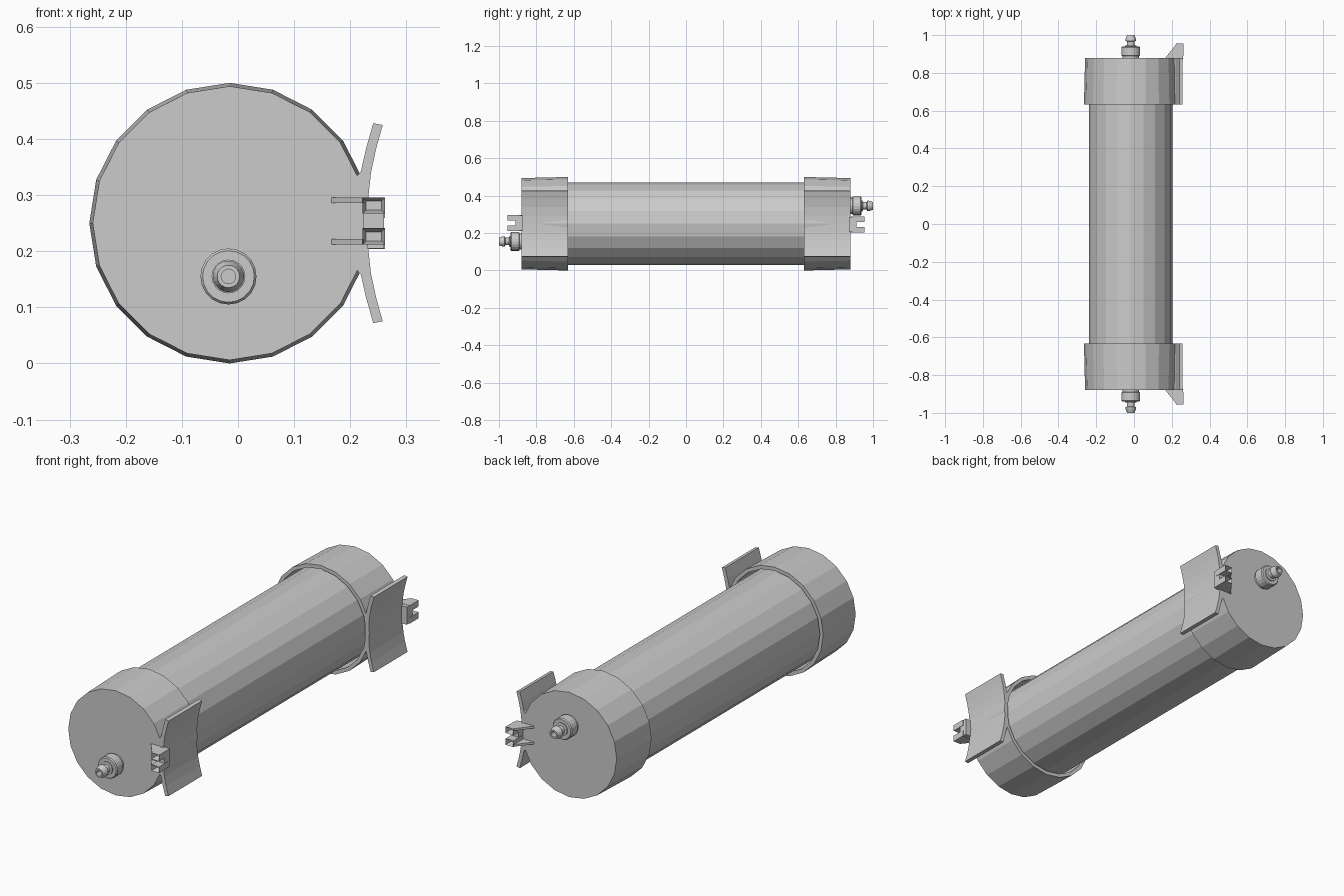
import bpy, bmesh
from math import pi, cos, sin

if "Cube" in bpy.data.objects:
    bpy.data.objects.remove(bpy.data.objects["Cube"])

CX, CZ = -0.015, 0.25   # axis of the canister


def make(name, bm, pair=True):
    """Store the mesh; pair adds a copy turned half round about x for the back end."""
    bmesh.ops.recalc_face_normals(bm, faces=bm.faces)
    me = bpy.data.meshes.new(name)
    bm.to_mesh(me)
    bm.free()
    for suffix in ("_front", "_back") if pair else ("",):
        ob = bpy.data.objects.new(name + suffix, me)
        bpy.context.collection.objects.link(ob)
        if suffix == "_back":
            ob.rotation_euler.x = pi
            ob.location.z = 2 * CZ


def lathe(profile, cx, cz, sides=20, bm=None):
    """Revolve (radius, y) points about a y-parallel axis; both ends are capped."""
    bm = bm or bmesh.new()
    rings = [[bm.verts.new((cx + r * cos(2 * pi * i / sides), y,
                            cz + r * sin(2 * pi * i / sides)))
              for i in range(sides)] for r, y in profile]
    for a, b in zip(rings, rings[1:]):
        for i in range(sides):
            j = (i + 1) % sides
            bm.faces.new((a[i], a[j], b[j], b[i]))
    bm.faces.new(rings[0])
    bm.faces.new(rings[-1])
    return bm


def prism(bm, pts, direction):
    """Extrude a closed outline of 3D points along a vector."""
    f = bm.faces.new([bm.verts.new(p) for p in pts])
    r = bmesh.ops.extrude_face_region(bm, geom=[f], use_keep_orig=True)
    vs = [g for g in r["geom"] if isinstance(g, bmesh.types.BMVert)]
    bmesh.ops.translate(bm, verts=vs, vec=direction)


def box(bm, x0, x1, y0, y1, z0, z1):
    prism(bm, [(x0, y0, z0), (x1, y0, z0), (x1, y0, z1), (x0, y0, z1)], (0, y1 - y0, 0))


# main tube
make("tube", lathe([(0.221, -0.86), (0.221, 0.86)], -0.018, CZ), pair=False)

# end caps: hollow cups with a slight draft
make("end_cap", lathe([(0.244, -0.88), (0.25, -0.632), (0.233, -0.632), (0.23, -0.862)],
                      CX, CZ))

# concave mounting saddles with flared wings
bm = bmesh.new()
outer = [(0.258, 0.175), (0.246, 0.132), (0.237, 0.09), (0.232, 0.045)]
inner = [(0.213, 0.045), (0.212, 0.084), (0.219, 0.092), (0.228, 0.132), (0.241, 0.178)]
upper = outer[::-1] + inner[::-1][:4]
ring = ([(x, CZ + d) for x, d in inner[1:]] + [(x, CZ + d) for x, d in outer]
        + [(0.231, CZ)]
        + [(x, CZ - d) for x, d in outer[::-1]] + [(x, CZ - d) for x, d in inner[:0:-1]])
prism(bm, [(x, -0.88, z) for x, z in ring], (0, 0.248, 0))
make("mounting_saddle", bm)

# fork clips: web, two hollow-nosed prongs and two triangular gussets
bm = bmesh.new()
box(bm, 0.224, 0.26, -0.912, -0.872, 0.213, 0.295)
for s in (-1, 1):
    za, zb = sorted((CZ + 0.004 + s * 0.013, CZ + 0.004 + s * 0.042))
    pz, hz = (za + zb) / 2, 0.006
    box(bm, 0.222, 0.262, -0.955, -0.89, za, zb)
    bm.faces.ensure_lookup_table()
    nose = [f for f in bm.faces if all(abs(v.co.y + 0.955) < 1e-5 for v in f.verts)
            and za - 1e-4 < f.calc_center_median().z < zb + 1e-4]
    bmesh.ops.recalc_face_normals(bm, faces=bm.faces)
    bmesh.ops.inset_region(bm, faces=nose, thickness=0.009)
    bmesh.ops.translate(bm, verts=nose[0].verts, vec=(0, 0.03, 0))
    gz = CZ + 0.004 + s * 0.042 - (0.01 if s > 0 else 0)
    prism(bm, [(0.165, -0.878, gz), (0.224, -0.953, gz), (0.224, -0.878, gz)], (0, 0, 0.01))
make("fork_clip", bm)

# hose nozzles with collar, barb and bore
make("hose_nozzle", lathe([(0.044, -0.875), (0.044, -0.89), (0.05, -0.892), (0.05, -0.934),
                           (0.046, -0.939), (0.03, -0.939), (0.03, -0.944), (0.02, -0.946),
                           (0.02, -0.966), (0.028, -0.97), (0.028, -0.978), (0.02, -1.0),
                           (0.013, -1.0), (0.013, -0.95)], -0.017, 0.155))
